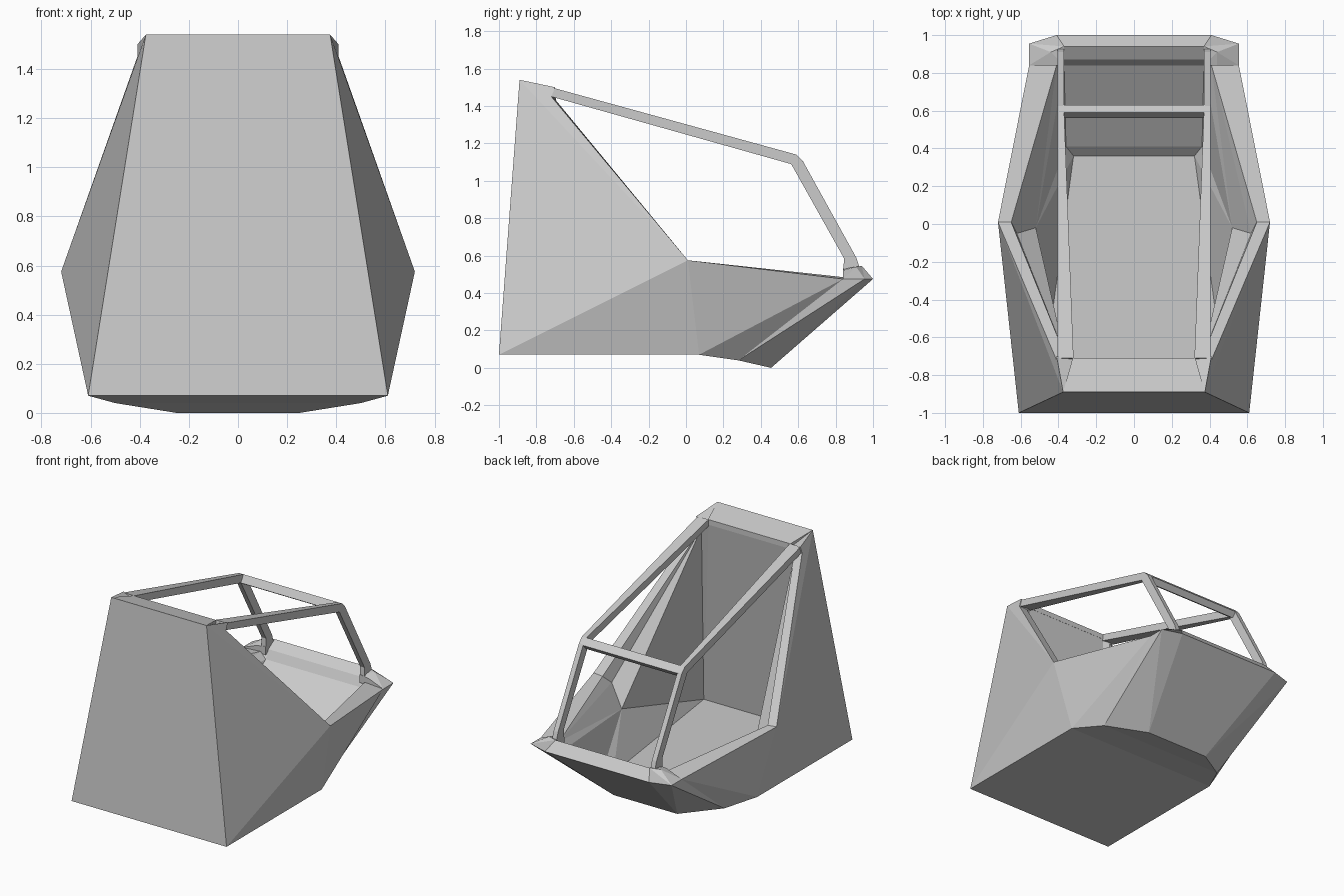
import bpy, bmesh

if "Cube" in bpy.data.objects:
    bpy.data.objects.remove(bpy.data.objects["Cube"])

# Right-hand half of the tub; every point is mirrored in x
P = dict(
    A=(.61, -1, .07), B=(.375, -.89, 1.54), T=(.41, -.70, 1.50), S=(.41, -.72, 1.45),
    C=(.72, .01, .575), P=(.61, .07, .07), Q=(.50, .28, .04), R=(.25, .455, 0),
    D=(.555, .84, .475), E=(.555, .955, .475), F=(.41, 1, .475),
    L=(.37, .94, .545), M=(.37, .87, .50), N=(.37, .84, .44), O=(.36, .41, .15),
    G=(.32, .36, .10), I=(.49, -.90, .10), U=(.32, -.71, 1.47),
    V=(.365, -.695, 1.43), K=(.65, .01, .568), Z=(.62, -.05, .51),
    J=(.52, -.02, .36), W=(.41, .84, .485))
LOOP = "BAPQRFLMNOGIUB"          # strips running across the centre line
SIDES = ("ABC BTSC ACP CDP DPQ DQE EQR ERF SCKV CDWK DEFLW LMNW "
         "VKZ KWZ VZJ ZWJ VJI VIU JWN JNO JOG JGI BTU UTSV").split()


def flip(p):
    return (-p[0], p[1], p[2])


def finish(name, bm):
    bmesh.ops.remove_doubles(bm, verts=bm.verts, dist=1e-5)
    bmesh.ops.recalc_face_normals(bm, faces=bm.faces)
    me = bpy.data.meshes.new(name)
    bm.to_mesh(me)
    bm.free()
    ob = bpy.data.objects.new(name, me)
    bpy.context.collection.objects.link(ob)
    return ob


def add_face(bm, pts):
    bm.faces.new([bm.verts.new(p) for p in pts])


def tube(bm, rings):
    # Skin closed rings of equal length and cap the ends
    n = len(rings[0])
    for a, b in zip(rings, rings[1:]):
        for i in range(n):
            j = (i + 1) % n
            add_face(bm, (a[i], a[j], b[j], b[i]))
    add_face(bm, rings[0])
    add_face(bm, rings[-1])


# Cockpit tub: outer hull, sills and inner lining
bm = bmesh.new()
for a, b in zip(LOOP, LOOP[1:]):
    add_face(bm, (P[a], P[b], flip(P[b]), flip(P[a])))
for f in SIDES:
    add_face(bm, [P[c] for c in f])
    add_face(bm, [flip(P[c]) for c in reversed(f)])
finish("cockpit_tub", bm)

# Canopy rails and windscreen posts: inner x, top (y, z), underside (y, z)
SECTIONS = [(.32, (-.71, 1.497), (-.72, 1.45)),
            (.37, (.59, 1.14), (.56, 1.09)),
            (.37, (.625, 1.105), (.565, 1.085)),
            (.37, (.91, .59), (.845, .585)),
            (.37, (.93, .53), (.84, .50))]
for side, s in (("right", 1), ("left", -1)):
    bm = bmesh.new()
    tube(bm, [[(s * x, *t), (s * .405, *t), (s * .405, *u), (s * x, *u)]
              for x, t, u in SECTIONS])
    finish(side + "_canopy_rail", bm)

    # Flared foot where the post meets the nose
    bm = bmesh.new()
    foot = [P[c] for c in "DEFLW"] + [(.44, .84, .52), (.44, .91, .54),
                                      (.37, .84, .53), (.37, .84, .47)]
    for x, y, z in foot:
        bm.verts.new((s * x, y, z))
    bmesh.ops.convex_hull(bm, input=bm.verts)
    finish(side + "_post_foot", bm)

# Cross bar at the top of the windscreen
BAR = [(.59, 1.14), (.63, 1.10), (.60, 1.065), (.56, 1.09)]
bm = bmesh.new()
tube(bm, [[(x, y, z) for y, z in BAR] for x in (-.375, .375)])
finish("windscreen_cross_bar", bm)

# Rear roof plate
bm = bmesh.new()
tube(bm, [[(x0 * s, -.89, 1.54), (x1 * s, -.71, 1.497), (x1 * s, -.71, 1.46), (x0 * s, -.885, 1.48)]
          for x0, x1, s in ((.375, .325, 1), (.375, .325, -1))])
finish("rear_roof_plate", bm)
